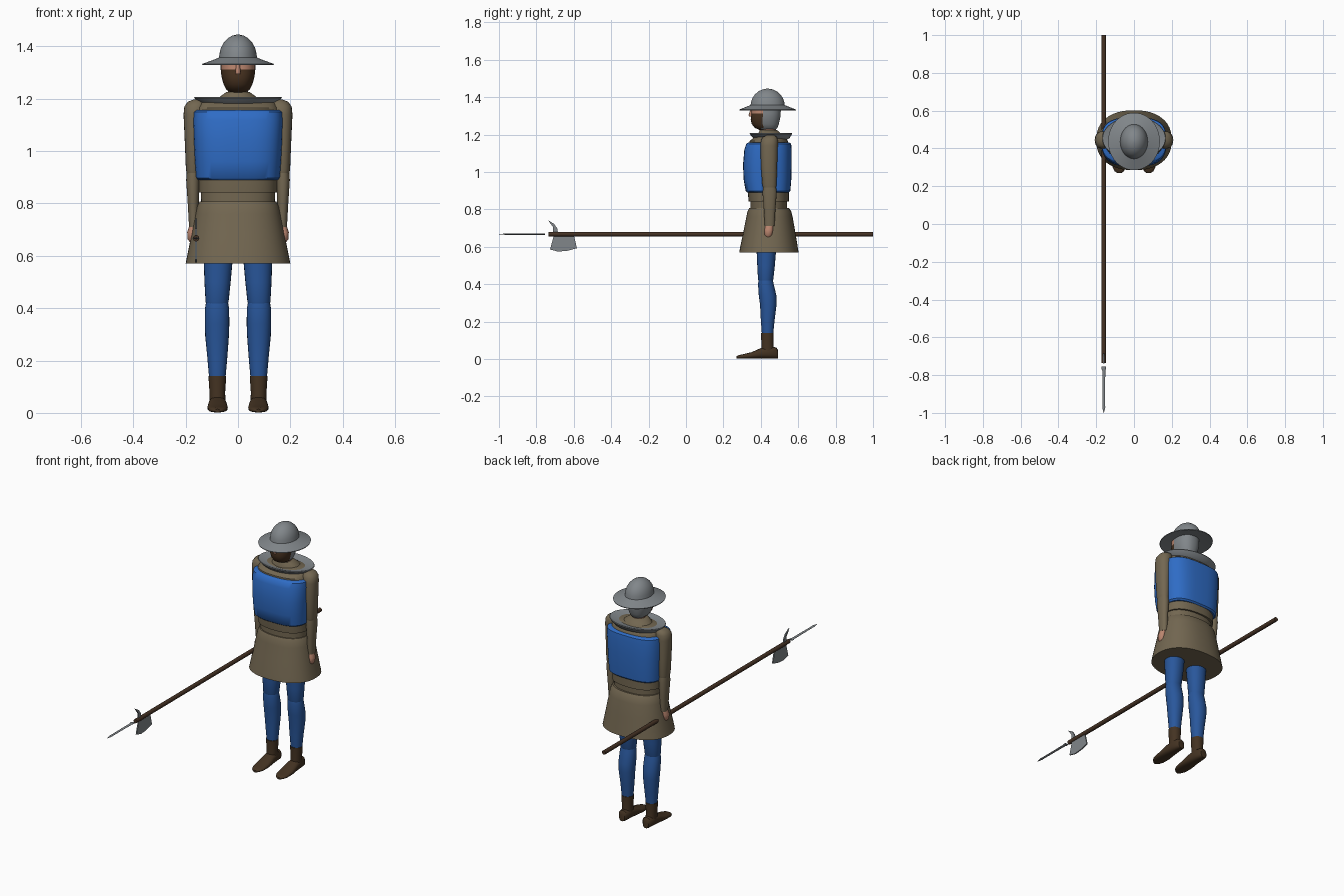
import bpy, bmesh, math
from mathutils import Vector


def colour(name, r, g, b):
    m = bpy.data.materials.new(name)
    m.diffuse_color = (r, g, b, 1)
    return m


BLUE = colour("bright blue", 0.028, 0.15, 0.56)
HOSE = colour("hose blue", 0.022, 0.095, 0.33)
TUNIC = colour("khaki cloth", 0.17, 0.135, 0.082)
METAL = colour("grey metal", 0.22, 0.24, 0.255)
LEATHER = colour("dark leather", 0.058, 0.033, 0.016)
WOOD = colour("dark wood", 0.06, 0.032, 0.018)
BEARD = colour("brown beard", 0.062, 0.031, 0.014)
SKIN = colour("skin", 0.50, 0.24, 0.16)


def finish(name, bm, mats, angle=40):
    bmesh.ops.recalc_face_normals(bm, faces=bm.faces)
    me = bpy.data.meshes.new(name)
    bm.to_mesh(me)
    bm.free()
    for m in mats:
        me.materials.append(m)
    ob = bpy.data.objects.new(name, me)
    bpy.context.collection.objects.link(ob)
    bpy.ops.object.select_all(action='DESELECT')
    ob.select_set(True)
    bpy.context.view_layer.objects.active = ob
    bpy.ops.object.shade_smooth_by_angle(angle=math.radians(angle))
    return ob


def loft(name, rings, mats, n=2.0, sides=32, along_y=False, rule=None, angle=40):
    """Skin superellipse rings given as (centre x, centre y, centre z, half a, half b)."""
    bm = bmesh.new()
    loops = []
    for cx, cy, cz, ra, rb in rings:
        loop = []
        for i in range(sides):
            t = math.tau * i / sides
            c, s = math.cos(t), math.sin(t)
            a = ra * math.copysign(abs(c) ** (2 / n), c)
            b = rb * math.copysign(abs(s) ** (2 / n), s)
            off = Vector((a, 0, b)) if along_y else Vector((a, b, 0))
            loop.append(bm.verts.new(Vector((cx, cy, cz)) + off))
        loops.append(loop)
    for p, q in zip(loops, loops[1:]):
        for i in range(sides):
            j = (i + 1) % sides
            bm.faces.new((p[i], p[j], q[j], q[i]))
    bm.faces.new(loops[0])
    bm.faces.new(loops[-1])
    if rule:
        for f in bm.faces:
            f.material_index = rule(f.calc_center_median())
    return finish(name, bm, mats, angle)


def body(rows):
    """Rows of (z, half width, front y, back y) to rings on the centre line."""
    return [(0, (f + b) / 2, z, rx, (b - f) / 2) for z, rx, f, b in rows]


def plate(name, outline, x, thick, mat):
    """Flat plate from a (y, z) outline, centred on x."""
    bm = bmesh.new()
    f = bm.faces.new([bm.verts.new((x - thick / 2, y, z)) for y, z in outline])
    g = bmesh.ops.extrude_face_region(bm, geom=[f])
    bmesh.ops.translate(bm, vec=(thick, 0, 0),
                        verts=[v for v in g["geom"] if isinstance(v, bmesh.types.BMVert)])
    return finish(name, bm, [mat], 20)


# Clothing on the trunk
loft("tunic_skirt", body([(0.57, 0.20, 0.285, 0.602), (0.60, 0.194, 0.29, 0.597),
                          (0.68, 0.178, 0.307, 0.584), (0.76, 0.163, 0.323, 0.57),
                          (0.79, 0.156, 0.329, 0.562), (0.808, 0.146, 0.338, 0.55)]),
     [TUNIC], 2.3, 48)
loft("waist", body([(0.79, 0.14, 0.345, 0.54), (0.85, 0.142, 0.345, 0.54)]), [TUNIC], 2.3, 48)
loft("tunic_body", body([(0.842, 0.149, 0.335, 0.55), (0.92, 0.15, 0.328, 0.55),
                         (1.10, 0.155, 0.33, 0.55), (1.165, 0.155, 0.34, 0.545),
                         (1.19, 0.14, 0.37, 0.525), (1.20, 0.10, 0.39, 0.51)]),
     [TUNIC], 2.4, 48)
loft("tabard", body([(0.89, 0.152, 0.328, 0.55), (0.898, 0.16, 0.319, 0.558),
                     (0.96, 0.165, 0.308, 0.563), (1.04, 0.169, 0.305, 0.565),
                     (1.12, 0.172, 0.312, 0.565), (1.15, 0.17, 0.322, 0.562),
                     (1.157, 0.16, 0.332, 0.553)]), [BLUE], 3.0, 48)

# Dished collar with the tunic neckline and neck rising from it
loft("collar", body([(1.165, 0.10, 0.385, 0.525), (1.18, 0.145, 0.36, 0.553),
                     (1.203, 0.168, 0.34, 0.568), (1.207, 0.166, 0.342, 0.566),
                     (1.192, 0.085, 0.39, 0.515)]), [METAL], 2, 48)
loft("neckline", body([(1.17, 0.10, 0.38, 0.53), (1.20, 0.08, 0.385, 0.515),
                       (1.225, 0.045, 0.395, 0.485)]), [TUNIC])
loft("neck", body([(1.18, 0.038, 0.40, 0.48), (1.26, 0.038, 0.40, 0.48)]), [SKIN])


# Head: coif behind, beard below, face above
def head_rule(c):
    if c.y > 0.408 and c.z > 1.222:
        return 2
    return 1 if c.z < 1.312 else 0


loft("head", body([(1.222, 0.028, 0.40, 0.475), (1.235, 0.045, 0.368, 0.488),
                   (1.255, 0.055, 0.352, 0.496), (1.28, 0.062, 0.346, 0.502),
                   (1.298, 0.065, 0.348, 0.505), (1.312, 0.066, 0.35, 0.506),
                   (1.35, 0.066, 0.35, 0.508)]), [SKIN, BEARD, METAL], 2.3, 40, rule=head_rule)
loft("nose", body([(1.295, 0.010, 0.337, 0.36), (1.305, 0.010, 0.335, 0.36),
                   (1.335, 0.006, 0.345, 0.36)]), [SKIN], sides=12)

# Brimmed helmet
loft("helmet", body([(1.342, 0.06, 0.355, 0.515), (1.329, 0.136, 0.286, 0.588),
                     (1.333, 0.137, 0.285, 0.589), (1.347, 0.098, 0.32, 0.553),
                     (1.357, 0.073, 0.345, 0.528), (1.375, 0.070, 0.348, 0.525),
                     (1.395, 0.065, 0.355, 0.518), (1.415, 0.054, 0.369, 0.504),
                     (1.431, 0.039, 0.388, 0.485), (1.441, 0.022, 0.409, 0.464),
                     (1.445, 0.005, 0.431, 0.442)]), [METAL], 2, 48)

# Limbs on both sides
for s, side in ((-1, "right"), (1, "left")):
    def ring(z, x, y, rx, ry):
        return (s * x, y, z, rx, ry)

    loft(side + "_upper_arm", [ring(0.912, 0.171, 0.447, 0.024, 0.034),
                               ring(0.93, 0.172, 0.446, 0.027, 0.038),
                               ring(1.03, 0.170, 0.444, 0.033, 0.043),
                               ring(1.14, 0.165, 0.444, 0.043, 0.047),
                               ring(1.17, 0.163, 0.446, 0.042, 0.045),
                               ring(1.188, 0.158, 0.449, 0.034, 0.036),
                               ring(1.198, 0.152, 0.452, 0.016, 0.018)], [TUNIC], 2.2, 24)
    loft(side + "_forearm", [ring(0.71, 0.169, 0.447, 0.018, 0.026),
                             ring(0.80, 0.171, 0.447, 0.021, 0.031),
                             ring(0.89, 0.172, 0.447, 0.026, 0.038),
                             ring(0.925, 0.171, 0.447, 0.024, 0.034)], [TUNIC], 2.2, 24)
    loft(side + "_hand", [ring(0.652, 0.176, 0.44, 0.008, 0.010),
                          ring(0.663, 0.177, 0.44, 0.015, 0.020),
                          ring(0.69, 0.177, 0.442, 0.017, 0.023),
                          ring(0.72, 0.171, 0.446, 0.013, 0.020)], [SKIN], 2, 20)
    loft(side + "_thigh", [ring(0.412, 0.080, 0.426, 0.040, 0.036),
                           ring(0.425, 0.080, 0.426, 0.044, 0.041),
                           ring(0.50, 0.078, 0.428, 0.050, 0.047),
                           ring(0.61, 0.075, 0.430, 0.057, 0.054)], [HOSE], 2.1, 24)
    loft(side + "_shin", [ring(0.13, 0.079, 0.436, 0.031, 0.030),
                          ring(0.21, 0.079, 0.437, 0.038, 0.037),
                          ring(0.29, 0.080, 0.440, 0.045, 0.044),
                          ring(0.34, 0.080, 0.436, 0.047, 0.047),
                          ring(0.40, 0.080, 0.427, 0.046, 0.042),
                          ring(0.422, 0.080, 0.426, 0.042, 0.038)], [HOSE], 2.1, 24)
    loft(side + "_boot_shaft", [ring(0.04, 0.078, 0.436, 0.030, 0.034),
                                ring(0.08, 0.079, 0.435, 0.030, 0.032),
                                ring(0.14, 0.079, 0.435, 0.034, 0.034)], [LEATHER], 2.1, 24)
    loft(side + "_boot_foot", [(s * 0.078, y, z, w, z - 0.002) for y, z, w in
                               ((0.491, 0.026, 0.018), (0.482, 0.032, 0.026),
                                (0.44, 0.034, 0.031), (0.40, 0.030, 0.035),
                                (0.35, 0.019, 0.039), (0.30, 0.013, 0.035),
                                (0.28, 0.011, 0.025), (0.269, 0.008, 0.010))],
         [LEATHER], 2.5, 24, along_y=True)

# Pole weapon
PX, PZ = -0.16, 0.667
loft("pole_shaft", [(PX, -0.735, PZ, 0.012, 0.012), (PX, 1.0, PZ, 0.012, 0.012)],
     [WOOD], sides=16, along_y=True)
loft("pole_spike", [(PX, y, PZ, w, h) for y, w, h in
                    ((-0.755, 0.013, 0.003), (-0.768, 0.012, 0.004), (-0.775, 0.008, 0.004),
                     (-0.95, 0.007, 0.003), (-0.97, 0.008, 0.003), (-1.0, 0.001, 0.001))],
     [METAL], sides=12, along_y=True)
plate("axe_blade", [(-0.706, 0.662), (-0.727, 0.585), (-0.684, 0.574), (-0.635, 0.578),
                    (-0.583, 0.592), (-0.60, 0.662)], PX, 0.007, METAL)
plate("rear_hook", [(-0.711, 0.672), (-0.711, 0.705), (-0.738, 0.742), (-0.705, 0.722),
                    (-0.688, 0.697), (-0.684, 0.672)], PX, 0.007, METAL)
